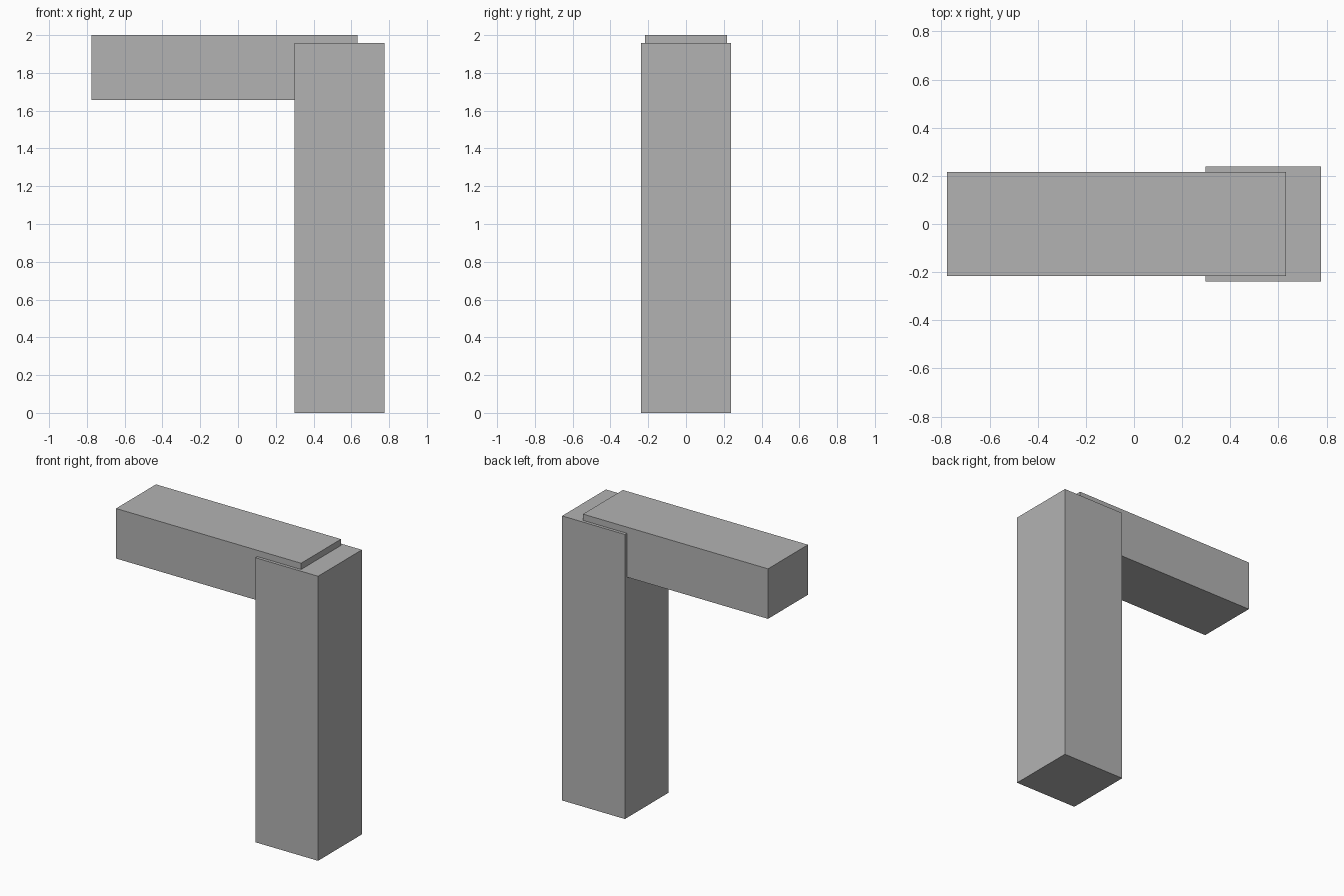
import bpy
from mathutils import Vector

# Remove the default cube
default = bpy.data.objects.get("Cube")
if default:
    bpy.data.objects.remove(default, do_unlink=True)

# Single plain grey
grey = bpy.data.materials.new("plain_grey")
grey.use_nodes = True
color = (0.45, 0.45, 0.45, 1)
grey.diffuse_color = color
grey.node_tree.nodes["Principled BSDF"].inputs["Base Color"].default_value = color


def box(name, low, high):
    """Add a box spanning two opposite corners."""
    low, high = Vector(low), Vector(high)
    bpy.ops.mesh.primitive_cube_add(size=1, location=(low + high) / 2)
    obj = bpy.context.object
    obj.name = name
    size = high - low
    for v in obj.data.vertices:
        v.co *= size
        v.co = Vector(v.co)
    obj.data.materials.append(grey)
    return obj


def scaled_box(name, low, high):
    """Add a box and give it its size through the mesh."""
    low, high = Vector(low), Vector(high)
    bpy.ops.mesh.primitive_cube_add(size=1, location=(low + high) / 2)
    obj = bpy.context.object
    obj.name = name
    for v in obj.data.vertices:
        v.co = Vector(c * s for c, s in zip(v.co, high - low))
    obj.data.materials.append(grey)
    return obj


# Upright post
scaled_box("post", (0.298, -0.238, 0), (0.776, 0.238, 1.957))

# Horizontal beam set into the head of the post, rising slightly above it
scaled_box("beam", (-0.776, -0.217, 1.656), (0.632, 0.217, 2))
